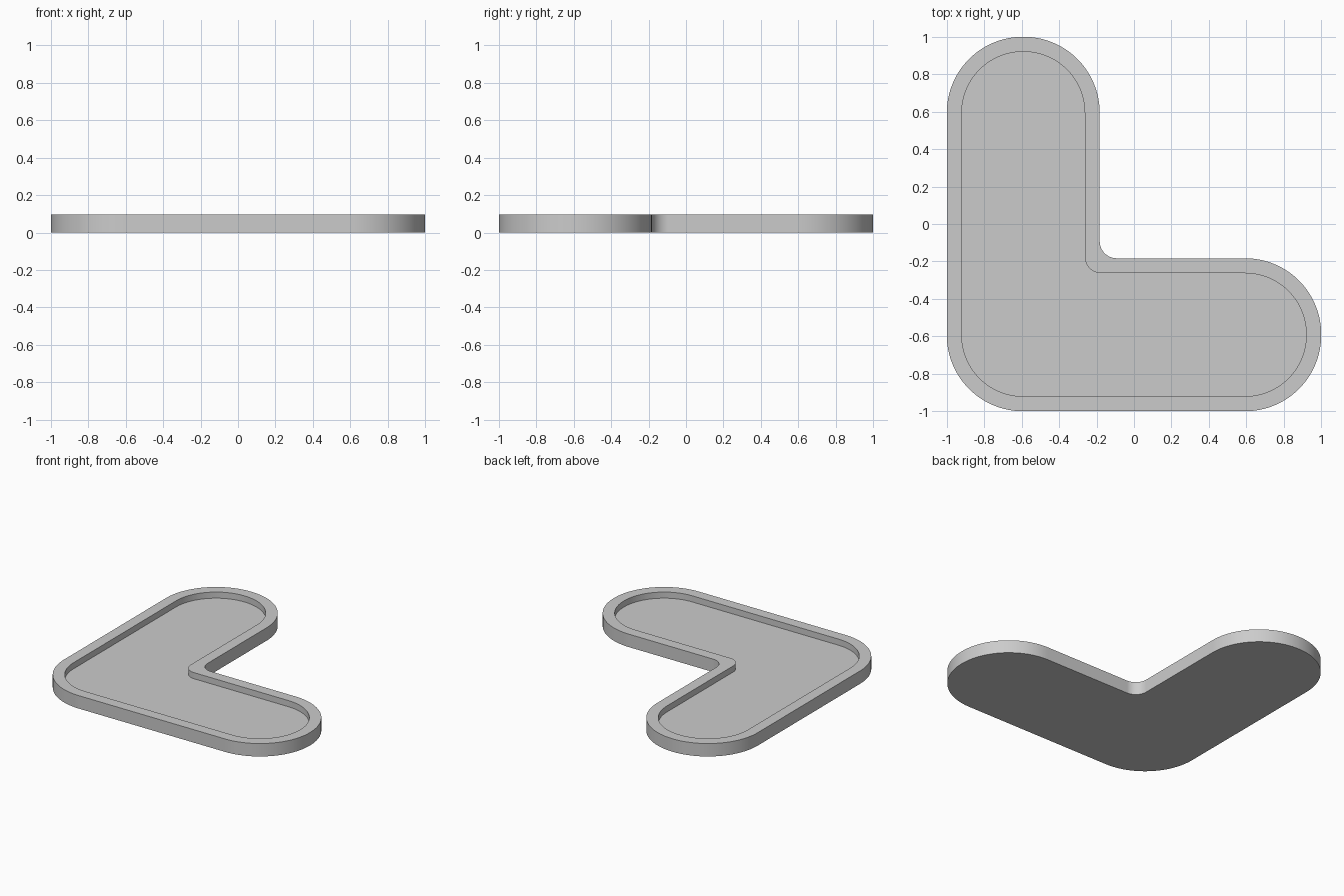
import bpy, bmesh, math
from mathutils import Vector

cube = bpy.data.objects.get("Cube")
if cube:
    bpy.data.objects.remove(cube, do_unlink=True)

HEIGHT, FLOOR = 0.095, 0.05   # rim height, recessed floor height
WALL = 0.08                   # rim width
STEPS = 24                    # segments per rounded corner


def rounded_outline(corners):
    """Round each (x, y, radius) corner of a right-angled polygon."""
    points = []
    n = len(corners)
    for i, (x, y, r) in enumerate(corners):
        p = Vector((x, y))
        to_prev = (Vector(corners[i - 1][:2]) - p).normalized()
        to_next = (Vector(corners[(i + 1) % n][:2]) - p).normalized()
        centre = p + (to_prev + to_next) * r
        for k in range(STEPS + 1):
            a = math.pi / 2 * k / STEPS
            points.append(centre - to_next * r * math.cos(a) - to_prev * r * math.sin(a))
    return points


def l_shape(inset):
    """L-shaped outline, moved inwards by inset."""
    lo, hi, notch = -1 + inset, 1 - inset, -0.183 - inset
    r = 0.406 - inset
    return rounded_outline([
        (lo, lo, r), (hi, lo, r), (hi, notch, r),
        (notch, notch, 0.09),
        (notch, hi, r), (lo, hi, r)])


# Tray: four stacked rings joined into outer wall, rim and inner wall
bm = bmesh.new()
rings = []
for inset, z in ((0, 0), (0, HEIGHT), (WALL, HEIGHT), (WALL, FLOOR)):
    rings.append([bm.verts.new((p.x, p.y, z)) for p in l_shape(inset)])
for a, b in zip(rings, rings[1:]):
    for i in range(len(a)):
        j = (i + 1) % len(a)
        bm.faces.new((a[i], a[j], b[j], b[i]))
bm.faces.new(rings[0][::-1])   # underside
bm.faces.new(rings[-1])        # recessed floor

mesh = bpy.data.meshes.new("l_shaped_tray")
bm.to_mesh(mesh)
bm.free()
tray = bpy.data.objects.new("l_shaped_tray", mesh)
bpy.context.collection.objects.link(tray)

# Plain grey material
grey = bpy.data.materials.new("light_grey")
grey.use_nodes = True
colour = (0.6, 0.6, 0.6, 1)
grey.diffuse_color = colour
grey.node_tree.nodes["Principled BSDF"].inputs["Base Color"].default_value = colour
mesh.materials.append(grey)

# Smooth curves, crisp rim edges
bpy.ops.object.select_all(action='DESELECT')
tray.select_set(True)
bpy.context.view_layer.objects.active = tray
bpy.ops.object.shade_smooth_by_angle(angle=math.radians(30))
